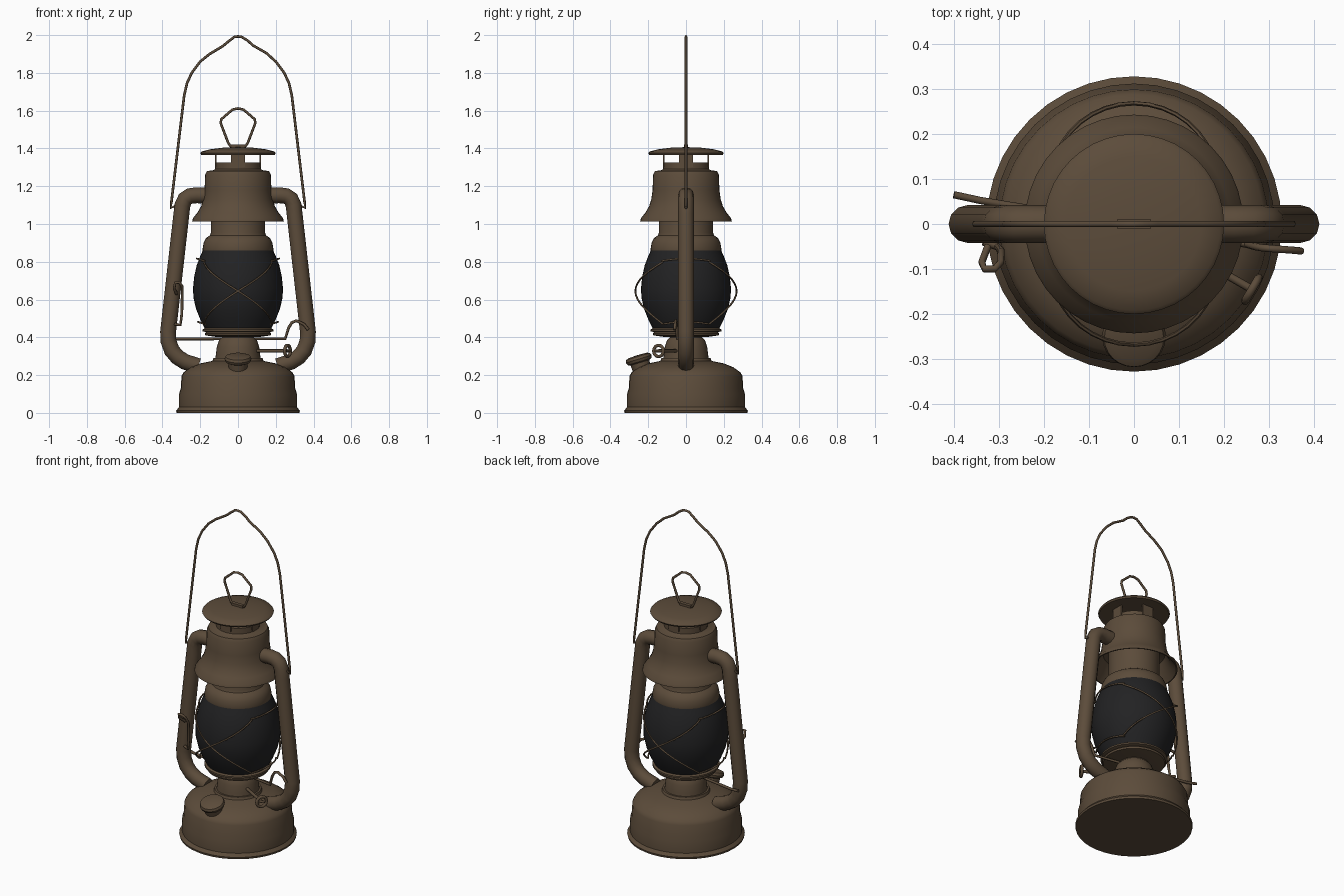
import bpy, bmesh, math
from mathutils import Vector, Matrix


def material(name, rgb):
    m = bpy.data.materials.new(name)
    m.diffuse_color = (*rgb, 1)
    return m


BROWN = material("aged_brown_metal", (0.107, 0.072, 0.043))
BLACK = material("smoked_glass", (0.016, 0.016, 0.017))


def finish(name, mesh, mat, angle=35):
    mesh.materials.clear()
    mesh.materials.append(mat)
    mesh.polygons.foreach_set("use_smooth", [True] * len(mesh.polygons))
    mesh.set_sharp_from_angle(angle=math.radians(angle))
    ob = bpy.data.objects.new(name, mesh)
    bpy.context.collection.objects.link(ob)
    return ob


def lathe(name, profile, mat=BROWN, n=40, matrix=Matrix()):
    """Revolve (radius, height) points about z; radius 0 closes with a pole."""
    bm = bmesh.new()
    rings = []
    for r, z in profile:
        if r == 0:
            rings.append([bm.verts.new((0, 0, z))] * n)
        else:
            rings.append([bm.verts.new((r * math.cos(2 * math.pi * i / n),
                                        r * math.sin(2 * math.pi * i / n), z)) for i in range(n)])
    for a, b in zip(rings, rings[1:]):
        for i in range(n):
            j = (i + 1) % n
            bm.faces.new(list(dict.fromkeys((a[i], a[j], b[j], b[i]))))
    bmesh.ops.recalc_face_normals(bm, faces=bm.faces)
    bm.transform(matrix)
    me = bpy.data.meshes.new(name)
    bm.to_mesh(me)
    bm.free()
    return finish(name, me, mat)


def tube(name, points, radius, closed=False, res=2):
    """Round wire or pipe along a path."""
    cu = bpy.data.curves.new(name, 'CURVE')
    cu.dimensions = '3D'
    cu.bevel_depth, cu.bevel_resolution, cu.use_fill_caps = radius, res, True
    sp = cu.splines.new('POLY')
    sp.points.add(len(points) - 1)
    for p, co in zip(sp.points, points):
        p.co = (*co, 1)
    sp.use_cyclic_u = closed
    tmp = bpy.data.objects.new("tmp", cu)
    bpy.context.collection.objects.link(tmp)
    deps = bpy.context.evaluated_depsgraph_get()
    me = bpy.data.meshes.new_from_object(tmp.evaluated_get(deps))
    bpy.data.objects.remove(tmp)
    me.name = name
    return finish(name, me, BROWN, 60)


def box(name, size, matrix):
    bm = bmesh.new()
    bmesh.ops.create_cube(bm, size=1)
    bm.transform(matrix @ Matrix.Diagonal((*size, 1)))
    me = bpy.data.meshes.new(name)
    bm.to_mesh(me)
    bm.free()
    return finish(name, me, BROWN)


# Fuel tank and burner
lathe("fuel_tank", [(0, 0), (0.325, 0), (0.328, 0.012), (0.312, 0.03), (0.312, 0.10), (0.303, 0.13),
                    (0.299, 0.195), (0.288, 0.215), (0.25, 0.242), (0.2, 0.262), (0.135, 0.275),
                    (0.13, 0.29), (0, 0.29)])
lathe("burner", [(0.12, 0.285), (0.117, 0.31), (0.112, 0.35), (0.10, 0.385), (0.085, 0.40),
                 (0.085, 0.42), (0, 0.42)])
lathe("globe_plate", [(0, 0.403), (0.12, 0.403), (0.172, 0.41), (0.176, 0.42), (0.168, 0.427),
                      (0.187, 0.432), (0.187, 0.442), (0.17, 0.452), (0, 0.452)])

# Glass globe and the collar above it
lathe("globe", [(0, 0.44), (0.172, 0.44), (0.198, 0.49), (0.222, 0.55), (0.236, 0.61), (0.238, 0.66),
                (0.232, 0.72), (0.219, 0.78), (0.2, 0.83), (0.184, 0.865), (0, 0.865)], BLACK)
lathe("globe_collar", [(0, 0.855), (0.186, 0.855), (0.188, 0.865), (0.182, 0.90), (0.17, 0.925),
                       (0.148, 0.94), (0.143, 0.955), (0.143, 1.13), (0, 1.13)])

# Flared hood, open underneath
lathe("hood", [(0.14, 1.12), (0.172, 1.11), (0.2, 1.055), (0.236, 1.014), (0.243, 1.014), (0.239, 1.03),
               (0.215, 1.06), (0.195, 1.095), (0.184, 1.13), (0.177, 1.18), (0.174, 1.262),
               (0.165, 1.28), (0.13, 1.285), (0.122, 1.29), (0.122, 1.325), (0, 1.325)])

# Vent posts and cap
for k in range(4):
    box("vent_post", (0.01, 0.072, 0.085),
        Matrix.Rotation(k * math.pi / 2, 4, 'Z') @ Matrix.Translation((0.118, 0, 1.345)))
lathe("vent_cap", [(0, 1.37), (0.13, 1.37), (0.195, 1.366), (0.2, 1.375), (0.192, 1.384), (0.15, 1.395),
                   (0.08, 1.404), (0, 1.407)])
box("cap_bracket", (0.074, 0.022, 0.02), Matrix.Translation((0, 0, 1.41)))
tube("cap_loop", [(-0.04, 0, 1.412), (-0.052, 0, 1.43), (-0.092, 0, 1.535), (-0.088, 0, 1.555),
                  (-0.03, 0, 1.605), (0, 0, 1.612), (0.03, 0, 1.605), (0.088, 0, 1.555),
                  (0.092, 0, 1.535), (0.052, 0, 1.43), (0.04, 0, 1.412)], 0.007, True)

# Carrying handle
tube("bail_handle", [(-0.325, 0, 1.10), (-0.355, 0, 1.085), (-0.352, 0, 1.12), (-0.285, 0, 1.68),
                     (-0.27, 0, 1.745), (-0.245, 0, 1.80), (-0.2, 0, 1.86), (-0.15, 0, 1.90),
                     (-0.08, 0, 1.942), (-0.05, 0, 1.967), (-0.02, 0, 1.99), (0, 0, 1.993),
                     (0.02, 0, 1.99), (0.05, 0, 1.972), (0.08, 0, 1.945), (0.15, 0, 1.905),
                     (0.2, 0, 1.86), (0.245, 0, 1.80), (0.27, 0, 1.745), (0.285, 0, 1.68),
                     (0.352, 0, 1.12), (0.355, 0, 1.085), (0.325, 0, 1.10)], 0.007)

# Side air pipes
PIPE = [(0.15, 1.15), (0.22, 1.152), (0.255, 1.148), (0.28, 1.132), (0.294, 1.10), (0.3, 1.05),
        (0.37, 0.43), (0.368, 0.38), (0.35, 0.33), (0.32, 0.295), (0.28, 0.27), (0.21, 0.247)]
for s in (-1, 1):
    tube("side_pipe", [(s * x, 0, z) for x, z in PIPE], 0.042, res=4)

# Crossed guard wires, front and back, joined by arcs at the sides
def guard(base, s):
    pts = []
    for i in range(17):
        t = i / 8 - 1
        a = base + s * t * math.radians(56)
        r = 0.268 - 0.05 * t * t
        pts.append((r * math.sin(a), -r * math.cos(a), 0.645 + 0.165 * t - 0.01 * t * t))
    return pts


for base in (0, math.pi):
    for s in (-1, 1):
        tube("guard_wire", guard(base, s), 0.005, res=1)
for s in (-1, 1):
    for z, r in ((0.805, 0.218), (0.47, 0.212)):
        arc = [math.radians(-36 + 9 * i) for i in range(9)]
        tube("guard_side_arc", [(s * r * math.cos(a), r * math.sin(a),
                                 z + 0.012 * math.cos(2.5 * a)) for a in arc], 0.005, res=1)

# Globe lift rod with crank end, and the lever on the left pipe
tube("lift_rod", [(-0.40, 0.065, 0.40), (-0.34, 0.052, 0.392), (0.25, -0.045, 0.392), (0.268, -0.05, 0.45),
                  (0.285, -0.053, 0.478), (0.31, -0.055, 0.488), (0.35, -0.058, 0.468),
                  (0.372, -0.06, 0.44)], 0.008)
tube("lift_lever", [(-0.335, -0.04, 0.47), (-0.305, -0.05, 0.465), (-0.298, -0.055, 0.52),
                    (-0.295, -0.06, 0.63), (-0.296, -0.085, 0.67), (-0.31, -0.1, 0.69),
                    (-0.332, -0.1, 0.69), (-0.338, -0.085, 0.66), (-0.325, -0.05, 0.63)], 0.008)

# Wick adjuster
axis = Vector((0.85, -0.5, 0)).normalized()
side = Vector((0.5, 0.85, 0)).normalized()
hub = Vector((0.262, -0.145, 0.328))
tube("wick_shaft", [(0.06, -0.03, 0.328), hub], 0.009)
ring = [2 * math.pi * i / 14 for i in range(14)]
tube("wick_knob", [hub + side * 0.03 * math.cos(a) + Vector((0, 0, 0.03 * math.sin(a))) for a in ring],
     0.009, True)
tube("wick_knob_bar", [hub - side * 0.03, hub + side * 0.03], 0.007)

# Tilted filler neck and cap
lathe("filler_cap", [(0, -0.07), (0.048, -0.07), (0.052, -0.02), (0.066, -0.014), (0.071, 0),
                     (0.066, 0.014), (0.05, 0.02), (0, 0.022)], n=24,
      matrix=Matrix.Translation((0, -0.25, 0.285)) @ Matrix.Rotation(math.radians(17), 4, 'X'))
